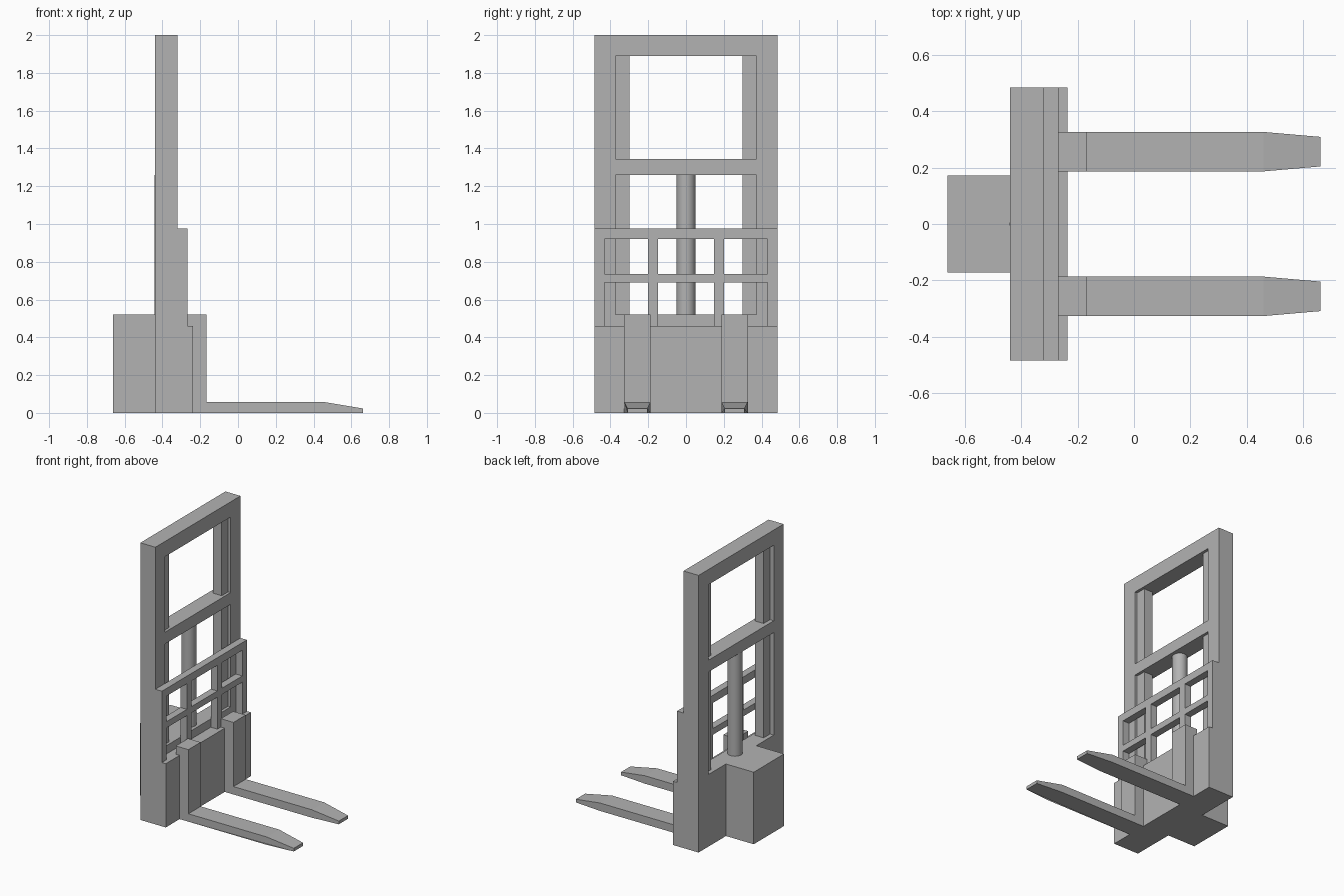
import bpy, bmesh

if "Cube" in bpy.data.objects:
    bpy.data.objects.remove(bpy.data.objects["Cube"])

grey = bpy.data.materials.new("plain grey")
grey.diffuse_color = (0.45, 0.45, 0.45, 1)
grey.use_nodes = True
grey.node_tree.nodes["Principled BSDF"].inputs["Base Color"].default_value = grey.diffuse_color


def finish(bm, name):
    bmesh.ops.recalc_face_normals(bm, faces=bm.faces)
    mesh = bpy.data.meshes.new(name)
    bm.to_mesh(mesh)
    bm.free()
    mesh.materials.append(grey)
    obj = bpy.data.objects.new(name, mesh)
    bpy.context.collection.objects.link(obj)
    return obj


def box(name, x, y, z):
    """Box from (min, max) pairs."""
    bm = bmesh.new()
    bmesh.ops.create_cube(bm, size=1)
    for v in bm.verts:
        v.co = [lo + (c + 0.5) * (hi - lo) for c, (lo, hi) in zip(v.co, (x, y, z))]
    return finish(bm, name)


def frame(name, x, y, z, holes):
    """Upright plate in the y-z plane with rectangular holes (y0, y1, z0, z1)."""
    ys = sorted({*y, *(h[i] for h in holes for i in (0, 1))})
    zs = sorted({*z, *(h[i] for h in holes for i in (2, 3))})
    bm = bmesh.new()
    for y0, y1 in zip(ys, ys[1:]):
        for z0, z1 in zip(zs, zs[1:]):
            cy, cz = (y0 + y1) / 2, (z0 + z1) / 2
            if not any(a < cy < b and c < cz < d for a, b, c, d in holes):
                bm.faces.new([bm.verts.new((x[0], p, q)) for p, q in
                              ((y0, z0), (y1, z0), (y1, z1), (y0, z1))])
    bmesh.ops.remove_doubles(bm, verts=bm.verts, dist=1e-5)
    # give the plate its thickness
    new = bmesh.ops.extrude_face_region(bm, geom=bm.faces[:], use_keep_orig=True)["geom"]
    for v in new:
        if isinstance(v, bmesh.types.BMVert):
            v.co.x = x[1]
    return finish(bm, name)


W = 0.485

# Mast with an upper and a lower window
frame("mast_frame", (-0.44, -0.32), (-W, W), (0, 2),
      [(-0.373, 0.373, 0.52, 1.26), (-0.373, 0.373, 1.345, 1.89)])

# Recessed inner rails
for side, s in (("left", -1), ("right", 1)):
    box(f"inner_rail_{side}", (-0.41, -0.34), sorted((s * 0.3, s * 0.373)), (0.52, 1.89))

# Power unit behind the mast
box("power_unit", (-0.662, -0.44), (-0.173, 0.173), (0, 0.52))

# Lift cylinder
bm = bmesh.new()
bmesh.ops.create_cone(bm, cap_ends=True, segments=32, radius1=0.05, radius2=0.05, depth=0.74)
bmesh.ops.translate(bm, verts=bm.verts, vec=(-0.392, 0, 0.89))
cylinder = finish(bm, "lift_cylinder")
for f in cylinder.data.polygons:
    f.use_smooth = abs(f.normal.z) < 0.5
bpy.context.view_layer.objects.active = cylinder
cylinder.select_set(True)
bpy.ops.object.shade_smooth_by_angle()

# Carriage plate and open backrest grille
box("carriage", (-0.32, -0.237), (-W, W), (0, 0.46))
frame("backrest", (-0.32, -0.268), (-W, W), (0.46, 0.975),
      [(a, b, c, d) for a, b in ((-0.432, -0.2), (-0.147, 0.147), (0.2, 0.432))
       for c, d in ((0.46, 0.69), (0.735, 0.92))])

# Forks: side profile extruded, then narrowed at the tip
profile = [(-0.237, 0), (0.46, 0), (0.662, 0), (0.662, 0.023), (0.46, 0.057),
           (-0.167, 0.057), (-0.167, 0.52), (-0.268, 0.52), (-0.268, 0.46), (-0.237, 0.46)]
for side, s in (("left", -1), ("right", 1)):
    bm = bmesh.new()
    face = bm.faces.new([bm.verts.new((x, -0.07, z)) for x, z in profile])
    new = bmesh.ops.extrude_face_region(bm, geom=[face], use_keep_orig=True)["geom"]
    for v in new:
        if isinstance(v, bmesh.types.BMVert):
            v.co.y = 0.07
    for v in bm.verts:
        if v.co.x > 0.6:
            v.co.y *= 0.75
        v.co.y += s * 0.257
    finish(bm, f"fork_{side}")
